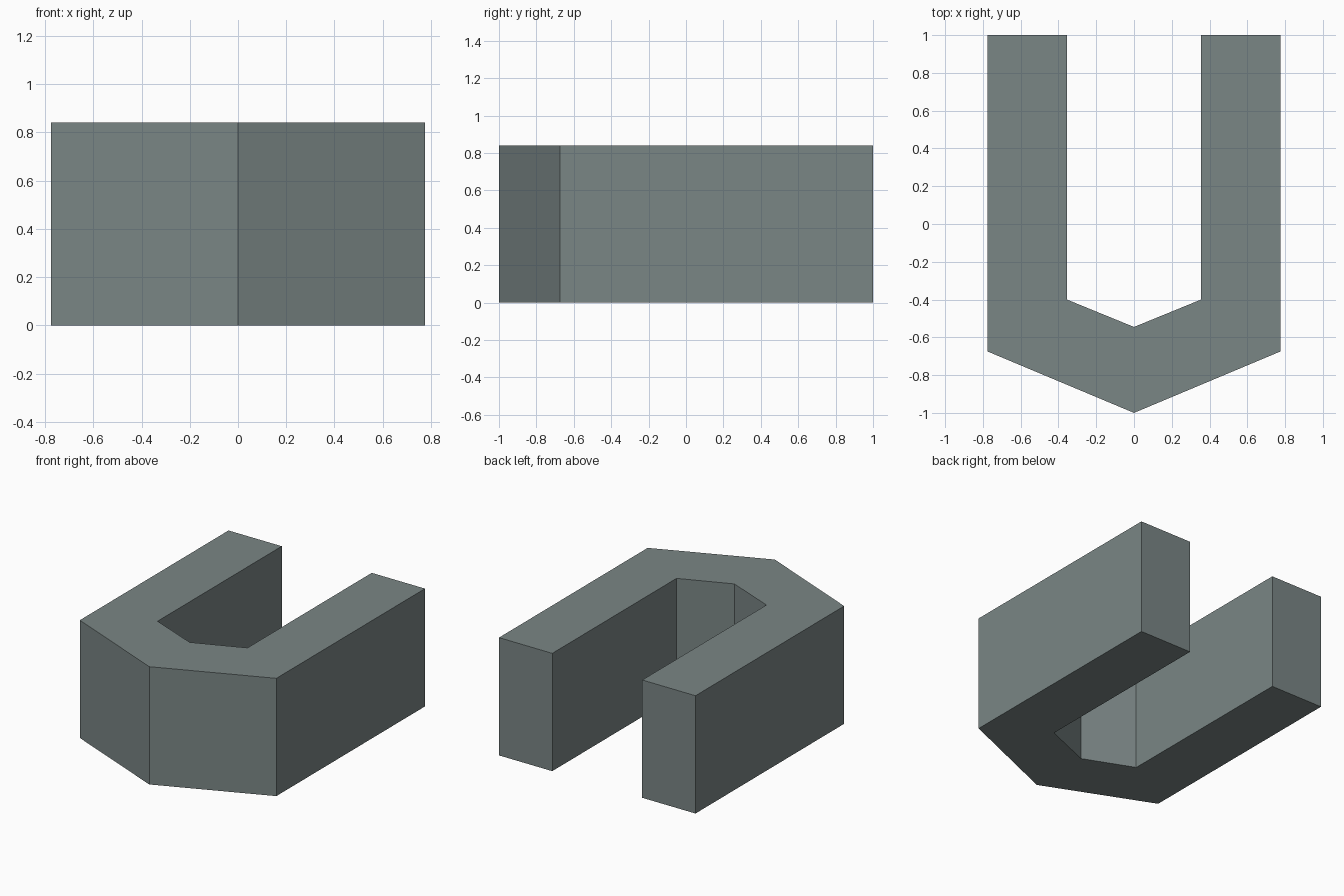
import bpy, bmesh

if "Cube" in bpy.data.objects:
    bpy.data.objects.remove(bpy.data.objects["Cube"], do_unlink=True)

HEIGHT = 0.84

# Single grey-green material
mat = bpy.data.materials.new("slate_grey")
mat.use_nodes = True
colour = (0.195, 0.238, 0.235, 1)
mat.diffuse_color = colour
mat.node_tree.nodes["Principled BSDF"].inputs["Base Color"].default_value = colour

# Half outlines from the open back end to the pointed front, then mirrored
def mirrored(half):
    return half + [(-x, y) for x, y in reversed(half[:-1])]

outer = mirrored([(0.775, 1.0), (0.775, -0.675), (0, -1.0)])
inner = mirrored([(0.355, 1.0), (0.355, -0.40), (0, -0.545)])

# Flat U-shaped strip of quads between the two outlines
bm = bmesh.new()
out_v = [bm.verts.new((x, y, 0)) for x, y in outer]
in_v = [bm.verts.new((x, y, 0)) for x, y in inner]
for i in range(len(outer) - 1):
    bm.faces.new((out_v[i], out_v[i + 1], in_v[i + 1], in_v[i]))

# Raise the strip into a solid wall
ext = bmesh.ops.extrude_face_region(bm, geom=bm.faces[:], use_keep_orig=True)
top = [g for g in ext["geom"] if isinstance(g, bmesh.types.BMVert)]
bmesh.ops.translate(bm, verts=top, vec=(0, 0, HEIGHT))

# Merge the level faces into one U on the top and one on the bottom
flat_edges = [e for e in bm.edges if len(e.link_faces) == 2
              and e.calc_face_angle(0) < 0.001]
bmesh.ops.dissolve_edges(bm, edges=flat_edges, use_verts=False)
bmesh.ops.recalc_face_normals(bm, faces=bm.faces[:])

mesh = bpy.data.meshes.new("u_shaped_wall")
bm.to_mesh(mesh)
bm.free()
mesh.materials.append(mat)
wall = bpy.data.objects.new("u_shaped_wall", mesh)
bpy.context.collection.objects.link(wall)
